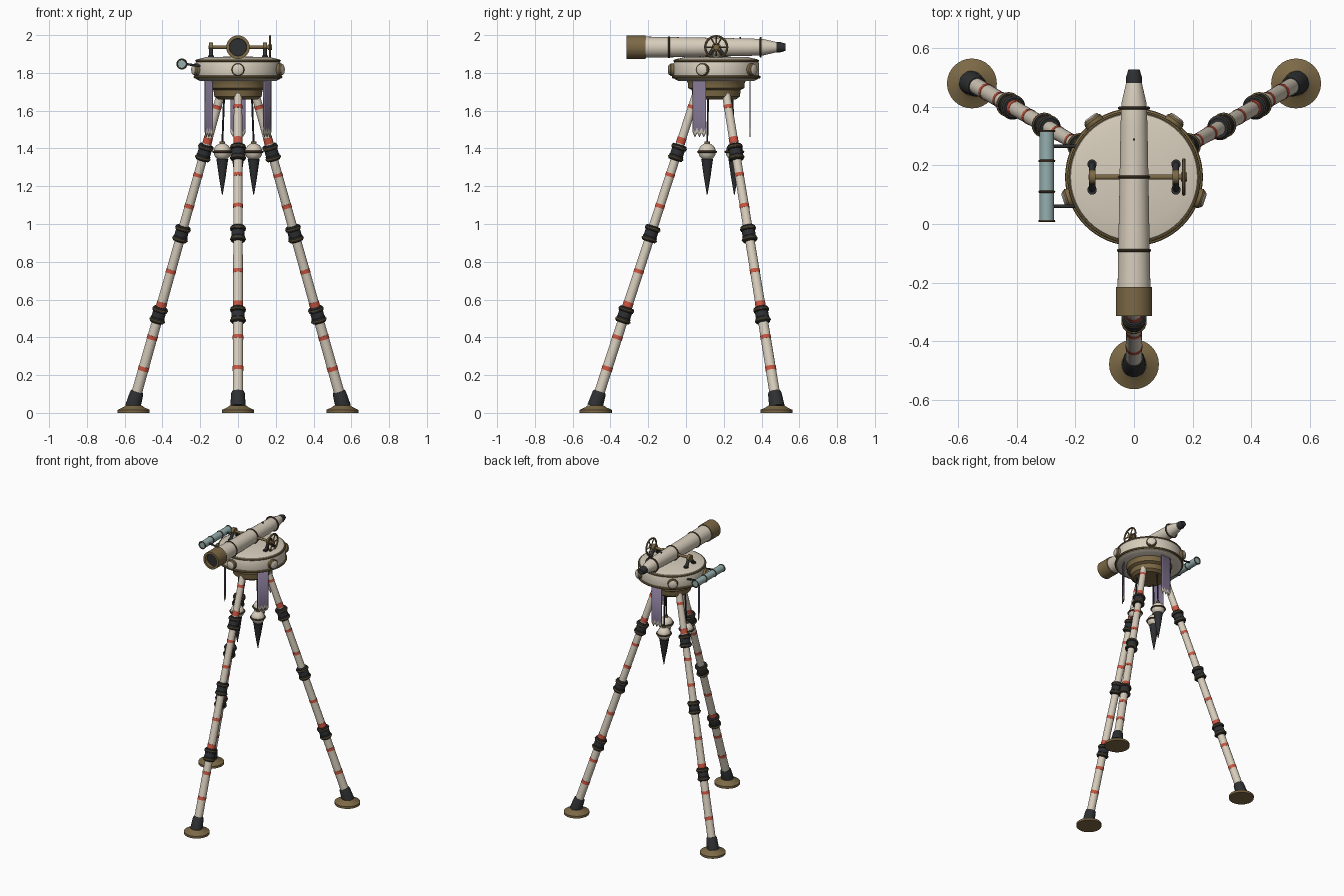
import bpy, bmesh, math
from mathutils import Vector, Matrix

if "Cube" in bpy.data.objects:
    bpy.data.objects.remove(bpy.data.objects["Cube"])


def material(name, r, g, b):
    m = bpy.data.materials.new(name)
    m.use_nodes = True
    m.diffuse_color = (r, g, b, 1)
    bsdf = next(n for n in m.node_tree.nodes if n.type == "BSDF_PRINCIPLED")
    bsdf.inputs["Base Color"].default_value = (r, g, b, 1)
    return m


CREAM = material("cream paint", 0.68, 0.61, 0.50)
BRASS = material("aged brass", 0.20, 0.14, 0.06)
DARK = material("dark iron", 0.028, 0.029, 0.031)
RED = material("red band", 0.60, 0.09, 0.05)
PURPLE = material("purple cloth", 0.21, 0.17, 0.27)
TEAL = material("pale teal", 0.30, 0.43, 0.43)
BRONZE = material("dark bronze", 0.09, 0.06, 0.03)

HUB = Vector((0, 0.16, 0))
UP = Vector((0, 0, 1))
BACK = Vector((0, 1, 0))
SIDE = Vector((1, 0, 0))
made = []


def finish(name, bm, mats):
    mesh = bpy.data.meshes.new(name)
    bmesh.ops.recalc_face_normals(bm, faces=bm.faces)
    bm.to_mesh(mesh)
    bm.free()
    for m in mats:
        mesh.materials.append(m)
    ob = bpy.data.objects.new(name, mesh)
    bpy.context.scene.collection.objects.link(ob)
    made.append(ob)
    return ob


def lathe(name, profile, mat, origin=(0, 0, 0), axis=UP, segs=32, closed=False):
    """Revolve (radius, height) points around an axis; open ends are capped."""
    bm = bmesh.new()
    turn = UP.rotation_difference(Vector(axis)).to_matrix()
    rings = []
    for r, h in profile:
        rings.append([bm.verts.new(Vector(origin) + turn @ Vector(
            (r * math.cos(math.tau * i / segs), r * math.sin(math.tau * i / segs), h)))
            for i in range(segs)])
    pairs = list(zip(rings, rings[1:]))
    if closed:
        pairs.append((rings[-1], rings[0]))
    else:
        bm.faces.new(rings[0])
        bm.faces.new(rings[-1])
    for a, b in pairs:
        for i in range(segs):
            j = (i + 1) % segs
            bm.faces.new((a[i], a[j], b[j], b[i]))
    return finish(name, bm, [mat])


def rod(name, a, b, r, mat, r2=None, segs=20):
    a, b = Vector(a), Vector(b)
    return lathe(name, [(r, 0), (r if r2 is None else r2, (b - a).length)],
                 mat, a, (b - a).normalized(), segs)


def ring(name, center, axis, radius, thick, mat, segs=32):
    section = [(radius + thick * math.cos(math.tau * k / 8),
                thick * math.sin(math.tau * k / 8)) for k in range(8)]
    return lathe(name, section, mat, center, axis, segs, True)


def polar(deg, r, z):
    a = math.radians(deg)
    return HUB + Vector((r * math.cos(a), r * math.sin(a), z))


# Tripod legs with sockets, collars, red bands and feet
for n, ang in enumerate((-90, 30, 150), 1):
    def on_leg(z):
        return polar(ang, 0.205 + (1.38 - z) * 0.325, z)
    along = (on_leg(1) - on_leg(0)).normalized()
    rod(f"leg_{n}", on_leg(0.04), on_leg(1.72), 0.028, CREAM, 0.022, 24)
    lathe(f"foot_{n}", [(0.085, 0), (0.085, 0.016), (0.055, 0.03), (0.042, 0.04)],
          BRASS, polar(ang, 0.638, 0))
    lathe(f"foot_socket_{n}", [(0.041, -0.01), (0.036, 0.065), (0.031, 0.075)],
          DARK, on_leg(0.042), along, 24)
    for z in (0.52, 0.95, 1.38):
        c = on_leg(z)
        lathe(f"collar_{n}", [(0.034, -0.045), (0.038, -0.04), (0.038, -0.018), (0.035, -0.015),
                              (0.035, 0.015), (0.04, 0.018), (0.04, 0.036), (0.034, 0.042)],
              DARK, c, along, 24)
        for h in (-0.032, 0.027):
            ring(f"collar_ring_{n}", c + along * h, along, 0.038, 0.005, BRASS, 24)
    for z, half in ((0.235, 0.011), (0.4, 0.01), (0.572, 0.016), (0.75, 0.01),
                    (1.095, 0.01), (1.26, 0.009), (1.442, 0.016), (1.62, 0.009)):
        r = 0.0295 - 0.0036 * z
        rod(f"leg_band_{n}", on_leg(z - half), on_leg(z + half), r, RED, segs=24)

# Round head with brass base and rims
lathe("head_base", [(0.105, 1.66), (0.125, 1.675), (0.13, 1.71), (0.15, 1.72),
                    (0.15, 1.745), (0.16, 1.765)], BRASS, HUB, segs=48)
lathe("head_body", [(0.2, 1.757), (0.222, 1.768), (0.226, 1.79), (0.226, 1.85),
                    (0.216, 1.872), (0.17, 1.883), (0.02, 1.887)], CREAM, HUB, segs=64)
ring("head_lower_rim", HUB + UP * 1.778, UP, 0.227, 0.008, BRASS, 64)
ring("head_upper_rim", HUB + UP * 1.864, UP, 0.221, 0.006, BRASS, 64)

# Five capped ports around the head
for k in range(5):
    ang = -90 + 72 * k
    p = polar(ang, 0.215, 1.817)
    out = polar(ang, 1, 0) - HUB
    lathe("port_sleeve", [(0.034, 0), (0.034, 0.024), (0.029, 0.031)], BRASS, p, out, 24)
    lathe("port_cap", [(0.028, 0), (0.028, 0.034), (0.02, 0.039)], CREAM, p, out, 24)

# Cloth pennants with a jagged pale hem, and plumb bobs, between the legs
for n, ang in enumerate((-30, 90, 210), 1):
    bm = bmesh.new()
    mid = polar(ang, 0.178, 0)
    across = Vector((-math.sin(math.radians(ang)), math.cos(math.radians(ang)), 0))
    columns = []
    for i in range(7):
        base = mid + across * (i - 3) * 0.0133
        hem = 1.485 if i % 2 == 0 else 1.46
        columns.append([bm.verts.new(base + UP * z) for z in (1.765, hem + 0.025, hem)])
    for a, b in zip(columns, columns[1:]):
        for row in (0, 1):
            bm.faces.new((a[row], b[row], b[row + 1], a[row + 1])).material_index = row
    cloth = finish(f"pennant_{n}", bm, [PURPLE, CREAM])
    solid = cloth.modifiers.new("thickness", "SOLIDIFY")
    solid.thickness = 0.005
    solid.offset = 0

    bob = polar(ang, 0.096, 0)
    rod(f"bob_cord_{n}", bob + UP * 1.42, polar(ang, 0.085, 1.68), 0.005, DARK, segs=10)
    ball = [(max(0.003, 0.046 * math.cos(t)), 1.382 + 0.046 * math.sin(t))
            for t in (math.pi * (k / 12 - 0.5) for k in range(13))]
    lathe(f"bob_ball_{n}", ball, CREAM, bob)
    ring(f"bob_belt_{n}", bob + UP * 1.382, UP, 0.047, 0.006, BRONZE)
    lathe(f"bob_cap_{n}", [(0.014, 1.42), (0.014, 1.438)], BRASS, bob, segs=16)
    lathe(f"bob_point_{n}", [(0.002, 1.155), (0.018, 1.25), (0.029, 1.33), (0.032, 1.345)],
          DARK, bob)

# Main telescope along y
AXIS_Z = 1.936
SCOPE = Vector((0, 0, AXIS_Z))
lathe("telescope_tube", [(0.056, -0.22), (0.046, 0.33), (0.043, 0.41), (0.027, 0.48)],
      CREAM, SCOPE, BACK, 40)
lathe("objective_hood", [(0.044, -0.28), (0.046, -0.314), (0.062, -0.314), (0.062, -0.214),
                         (0.05, -0.214)], BRASS, SCOPE, BACK, 40)
lathe("objective_lens", [(0.045, -0.292), (0.045, -0.285)], DARK, SCOPE, BACK, 40)
lathe("eyepiece", [(0.027, 0.475), (0.027, 0.5), (0.019, 0.527)], DARK, SCOPE, BACK)
for y, r in ((-0.09, 0.0535), (0.16, 0.05), (0.395, 0.05)):
    ring("telescope_ring", SCOPE + BACK * y, BACK, r, 0.005, BRONZE, 40)
rod("sight_bead", SCOPE + Vector((0, 0.288, 0.04)), SCOPE + Vector((0, 0.288, 0.055)),
    0.004, DARK, segs=10)

# Trunnion bar carried on splayed posts
PIVOT = HUB + UP * AXIS_Z
rod("trunnion_bar", PIVOT - SIDE * 0.155, PIVOT + SIDE * 0.172, 0.009, BRASS)
for s in (-1, 1):
    top = PIVOT + SIDE * s * 0.143
    rod("trunnion_bearing", top - SIDE * 0.011, top + SIDE * 0.011, 0.024, BRASS)
    for d in (-1, 1):
        foot = Vector((top.x, HUB.y + d * 0.044, 1.883))
        rod("trunnion_post", foot, top + BACK * d * 0.008, 0.011, DARK)
        rod("post_pad", foot - UP * 0.005, foot + UP * 0.008, 0.016, DARK)

# Spoked handwheel
wheel = PIVOT + SIDE * 0.17
ring("handwheel_rim", wheel, SIDE, 0.058, 0.006, BRASS, 40)
rod("handwheel_hub", wheel - SIDE * 0.01, wheel + SIDE * 0.01, 0.015, BRASS)
for k in range(6):
    a = math.tau * k / 6
    rod("handwheel_spoke", wheel, wheel + Vector((0, math.cos(a), math.sin(a))) * 0.057,
        0.004, BRASS, segs=10)

# Side finder tube on two brackets
FINDER = Vector((-0.297, 0, 1.847))
rod("finder_tube", FINDER + BACK * 0.01, FINDER + BACK * 0.317, 0.025, TEAL, segs=28)
for y in (0.01, 0.11, 0.215, 0.317):
    ring("finder_ring", FINDER + BACK * y, BACK, 0.025, 0.004, BRONZE, 28)
for y in (0.06, 0.265):
    rod("finder_bracket", FINDER + Vector((0.02, y, 0)), Vector((-0.19, y, 1.835)),
        0.006, DARK, segs=12)

# Smooth shading with crisp edges
bpy.ops.object.select_all(action="DESELECT")
for ob in made:
    ob.select_set(True)
bpy.context.view_layer.objects.active = made[0]
bpy.ops.object.shade_smooth_by_angle(angle=math.radians(35))
